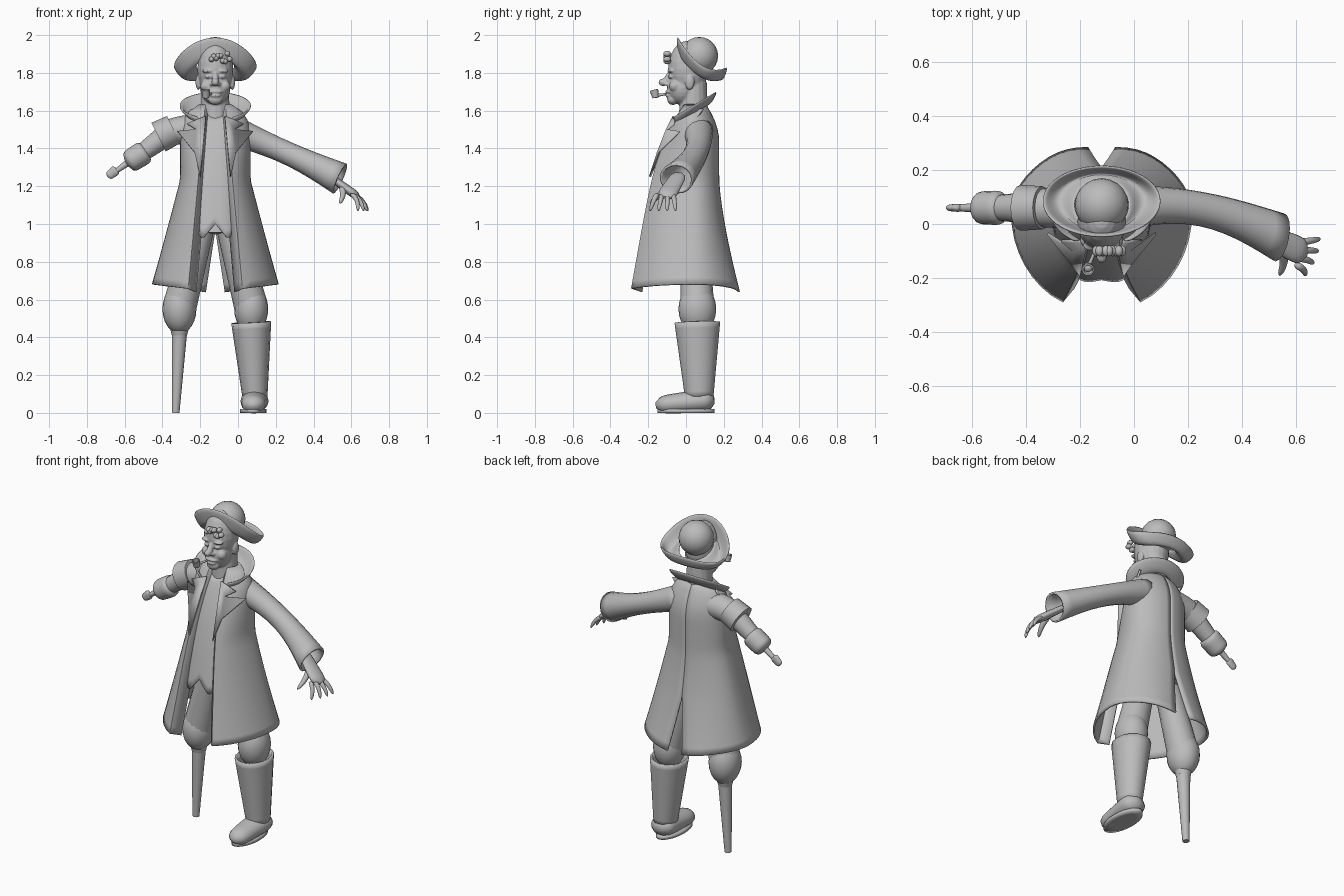
import bpy, math, random
from mathutils import Vector
from math import sin, cos, pi

default_cube = bpy.data.objects.get("Cube")
if default_cube:
    bpy.data.objects.remove(default_cube)

grey = bpy.data.materials.new("plain_grey")
grey.use_nodes = True
grey.diffuse_color = (.5, .5, .5, 1)
grey.node_tree.nodes["Principled BSDF"].inputs["Base Color"].default_value = grey.diffuse_color

CENTRE = -.12       # body centre line
HEM, TOP = .64, 1.63    # coat heights
SIDES = ((1, "left"), (-1, "right"))


def finish(part, thickness=0, soften=0):
    part.data.materials.append(grey)
    bpy.ops.object.select_all(action='DESELECT')
    part.select_set(True)
    bpy.context.view_layer.objects.active = part
    bpy.ops.object.mode_set(mode='EDIT')
    bpy.ops.mesh.select_all(action='SELECT')
    bpy.ops.mesh.normals_make_consistent(inside=False)
    bpy.ops.object.mode_set(mode='OBJECT')
    bpy.ops.object.shade_smooth_by_angle(angle=math.radians(50))
    if thickness:
        solid = part.modifiers.new("thickness", 'SOLIDIFY')
        solid.thickness, solid.offset = thickness, 0
    if soften:
        subdivision = part.modifiers.new("soften", 'SUBSURF')
        subdivision.levels = subdivision.render_levels = soften
    return part


def build(name, vertices, faces, **options):
    mesh = bpy.data.meshes.new(name)
    mesh.from_pydata(vertices, [], faces)
    part = bpy.data.objects.new(name, mesh)
    bpy.context.collection.objects.link(part)
    return finish(part, **options)


def sheet(name, surface, across, rows, closed=False, caps=False, **options):
    """Quad grid from surface(u, v); closed joins it along u, caps fill both ends."""
    columns = across if closed else across + 1
    vertices = [surface(i / across, j / rows) for j in range(rows + 1) for i in range(columns)]
    faces = []
    for j in range(rows):
        for i in range(across):
            low, following = j * columns, (i + 1) % columns
            faces.append((low + i, low + following, low + columns + following, low + columns + i))
    if caps:
        faces += [range(columns), range(rows * columns, len(vertices))]
    return build(name, vertices, faces, **options)


def limb(name, start, end, radius, end_radius, depth=1, bend=(0, 0, 0), waist=0,
         rounded=False, caps=True, **options):
    """Tapered tube; depth scales its second axis, waist narrows its middle."""
    start, end, bend = Vector(start), Vector(end), Vector(bend)
    axis = (end - start).normalized()
    side = Vector((0, 1, 0)) if abs(axis.x) > .5 else Vector((1, 0, 0))
    side = (side - axis * side.dot(axis)).normalized()
    other = axis.cross(side) * depth

    def surface(u, v):
        r = (radius + (end_radius - radius) * v) * (1 - waist * sin(pi * v))
        if rounded:
            r *= max(.1, 1 - (2 * v - 1) ** 6) ** .5
        angle = 2 * pi * u
        return start.lerp(end, v) + bend * sin(pi * v) + (side * cos(angle) + other * sin(angle)) * r
    return sheet(name, surface, 16, 12, closed=True, caps=caps, **options)


def blob(name, location, size):
    bpy.ops.mesh.primitive_uv_sphere_add(segments=20, ring_count=12, location=location)
    part = bpy.context.object
    part.name, part.scale = name, size
    return finish(part)


def coat_front(z):
    t = (z - HEM) / (TOP - HEM)
    return -.285 + .17 * t + .11 * t ** 5


def coat_half(side):
    def surface(u, v):
        z = HEM + (TOP - HEM) * v
        shoulder = max(0, 5 * v - 4)
        flare = max(0, 1 - v / .6)
        width = (.18 + .15 * flare) * (1 - .8 * shoulder ** 3) ** .5
        front = coat_front(z)
        back = .17 + .11 * flare ** 1.4 - .07 * shoulder ** 2
        opening = .145 - .09 * v
        if u == 0:      # front edge turned inward
            return CENTRE + side * (opening - .04), front + .05, z
        first = math.asin(opening / width)
        angle = first + (pi - first) * (u - .05) / .95
        middle = .04
        reach = (middle - front) / cos(first) if angle < pi / 2 else back - middle
        vent = .05 * max(0, 1 - 3 * v) * max(0, -cos(angle)) ** 6
        return (CENTRE + side * (width * sin(angle) + vent), middle - reach * cos(angle),
                z + .04 * sin(angle) * (1 - v) ** 3)
    return surface


# Long coat with notched lapels
LAPEL = ((.05, 1.57), (.15, 1.53), (.1, 1.5), (.2, 1.49), (.11, 1.38), (.08, 1.25))
for side, label in SIDES:
    sheet("coat_" + label, coat_half(side), 20, 24, thickness=.012)
    corners = [(CENTRE + side * d, coat_front(z) - .02 + 5 * max(0, d - .08) ** 2, z) for d, z in LAPEL]
    build("lapel_" + label, corners, [range(len(LAPEL))], thickness=.012)


# Standing collar, open at the front
def collar(u, v):
    angle = .5 + (2 * pi - 1) * u
    c = cos(angle)
    low = Vector((CENTRE + .1 * sin(angle), .02 - .08 * c, 1.58 - .05 * c))
    high = Vector((CENTRE + .19 * sin(angle), .04 - .12 * c, 1.63 - .07 * c))
    return low.lerp(high, v) - Vector((0, 0, .02 * sin(pi * v)))


sheet("collar", collar, 28, 4, thickness=.012, soften=1)


# Waistcoat with a pointed hem
def waistcoat(u, v):
    across = 2 * u - 1
    spread = abs(across)
    hem = .92 + .18 * abs(spread - .45)
    z = hem + (1.57 + .04 * spread - hem) * v
    return CENTRE + .15 * across, coat_front(z) + .02 + .09 * spread ** 3, z


sheet("waistcoat", waistcoat, 20, 14, thickness=.012)
limb("torso", (CENTRE, .03, .95), (CENTRE, .05, 1.6), .14, .07)

# Breeches gathered at the knee
for side, label in SIDES:
    knee = CENTRE + side * .19
    limb("breeches_" + label, (CENTRE + side * .06, .04, 1.05), (knee, .06, .56), .07, .09)
    blob("knee_puff_" + label, (knee, .06, .55), (.09, .1, .13))

# Peg leg
limb("peg_socket", (-.31, .06, .45), (-.31, .06, .41), .05, .04)
limb("peg_leg", (-.31, .06, .42), (-.33, .06, 0), .04, .02)

# Boot
limb("boot_shaft", (.09, .07, .08), (.07, .06, .48), .06, .1, depth=1.15, caps=False, thickness=.012)
limb("boot_foot", (.09, .15, .07), (.08, -.16, .04), .08, .06, depth=.8, rounded=True)


def sole(u, v):
    angle = 2 * pi * u
    return .08 + .07 * v * sin(angle), .15 * v * cos(angle), .01


sheet("boot_sole", sole, 24, 3, closed=True, thickness=.02)

# Left arm and hand
limb("sleeve_left", (-.04, .06, 1.5), (.54, -.05, 1.24), .08, .085, depth=.95, bend=(0, .05, .01),
     waist=.3, caps=False, thickness=.012)
limb("hand_left", (.46, -.03, 1.27), (.64, -.11, 1.14), .04, .055, depth=.45, rounded=True)
for i, label in enumerate(("index", "middle", "ring", "little")):
    limb("finger_" + label, (.6, -.15 + .027 * i, 1.16), (.69 - .006 * (3 - i) ** 2, -.19 + .045 * i, 1.07),
         .015, .009, bend=(.01, 0, .01), rounded=True)
limb("thumb", (.55, -.09, 1.2), (.54, -.19, 1.11), .02, .01, bend=(.01, 0, 0), rounded=True)

# Right arm, cuff, stump and spike
limb("sleeve_right", (-.18, .06, 1.5), (-.38, .06, 1.48), .08, .07, bend=(0, 0, .01))
limb("cuff_right", (-.34, .06, 1.5), (-.42, .06, 1.46), .08, .085)
limb("forearm_right", (-.38, .06, 1.47), (-.53, .06, 1.36), .06, .045)
limb("stump_cap", (-.48, .06, 1.39), (-.59, .06, 1.32), .065, .06, rounded=True)
limb("spike", (-.56, .06, 1.34), (-.66, .06, 1.27), .02, .012)
limb("spike_tip", (-.64, .06, 1.29), (-.69, .06, 1.25), .016, .012, depth=1.8, rounded=True)

# Head and face, fused into one smooth surface
face = [blob("head", (CENTRE, .01, 1.82), (.095, .105, .15)),
        blob("jaw", (CENTRE, -.02, 1.72), (.08, .08, .09)),
        blob("chin", (CENTRE, -.07, 1.66), (.04, .03, .03)),
        blob("nose_tip", (CENTRE, -.12, 1.75), (.02, .025, .02)),
        blob("upper_lip", (CENTRE, -.09, 1.7), (.04, .02, .01)),
        blob("lower_lip", (CENTRE, -.09, 1.68), (.03, .02, .01)),
        limb("nose_bridge", (CENTRE, -.08, 1.81), (CENTRE, -.11, 1.75), .01, .02),
        limb("neck", (CENTRE, .04, 1.52), (CENTRE, .04, 1.75), .08, .07)]
for side, label in SIDES:
    def beside(offset):
        return CENTRE + side * offset
    face += [blob("eye_" + label, (beside(.035), -.08, 1.78), (.02, .015, .01)),
             blob("brow_" + label, (beside(.04), -.08, 1.81), (.03, .02, .01)),
             blob("cheek_" + label, (beside(.05), -.06, 1.73), (.03, .03, .03)),
             blob("nostril_" + label, (beside(.02), -.1, 1.74), (.01, .015, .01)),
             blob("ear_" + label, (beside(.09), .02, 1.75), (.015, .025, .04))]
bpy.ops.object.select_all(action='DESELECT')
for part in face:
    part.select_set(True)
head = bpy.context.view_layer.objects.active = face[0]
bpy.ops.object.join()
bpy.ops.object.transform_apply(location=True, rotation=True, scale=True)
fuse = head.modifiers.new("fuse", 'REMESH')
fuse.mode, fuse.voxel_size, fuse.use_smooth_shade = 'VOXEL', .005, True
relax = head.modifiers.new("relax", 'SMOOTH')
relax.iterations = 4

# Forelock curls
random.seed(3)
for i in range(9):
    blob("curl_" + str(i), (CENTRE - .02 + .012 * i, -.1, 1.88 + random.uniform(-.02, .03)), (.015, .02, .015))

# Pipe
limb("pipe_stem", (-.14, -.09, 1.69), (-.17, -.16, 1.68), .005, .008)
limb("pipe_bowl", (-.17, -.16, 1.67), (-.17, -.17, 1.71), .015, .02, caps=False, thickness=.006)
blob("pipe_base", (-.17, -.16, 1.68), (.018, .018, .014))

# Hat: round crown and turned-up brim
blob("hat_crown", (CENTRE, .07, 1.89), (.1, .1, .1))


def brim(u, v):
    angle = 2 * pi * u
    c = cos(angle)
    return (CENTRE + (.1 + .12 * v) * sin(angle), .07 + .015 * v - (.09 + .04 * v) * c,
            1.84 - .06 * sin(pi * v) + (.05 + .03 * v) * c + .07 * c * c * v ** .5)


sheet("hat_brim", brim, 32, 5, closed=True, thickness=.014, soften=1)
